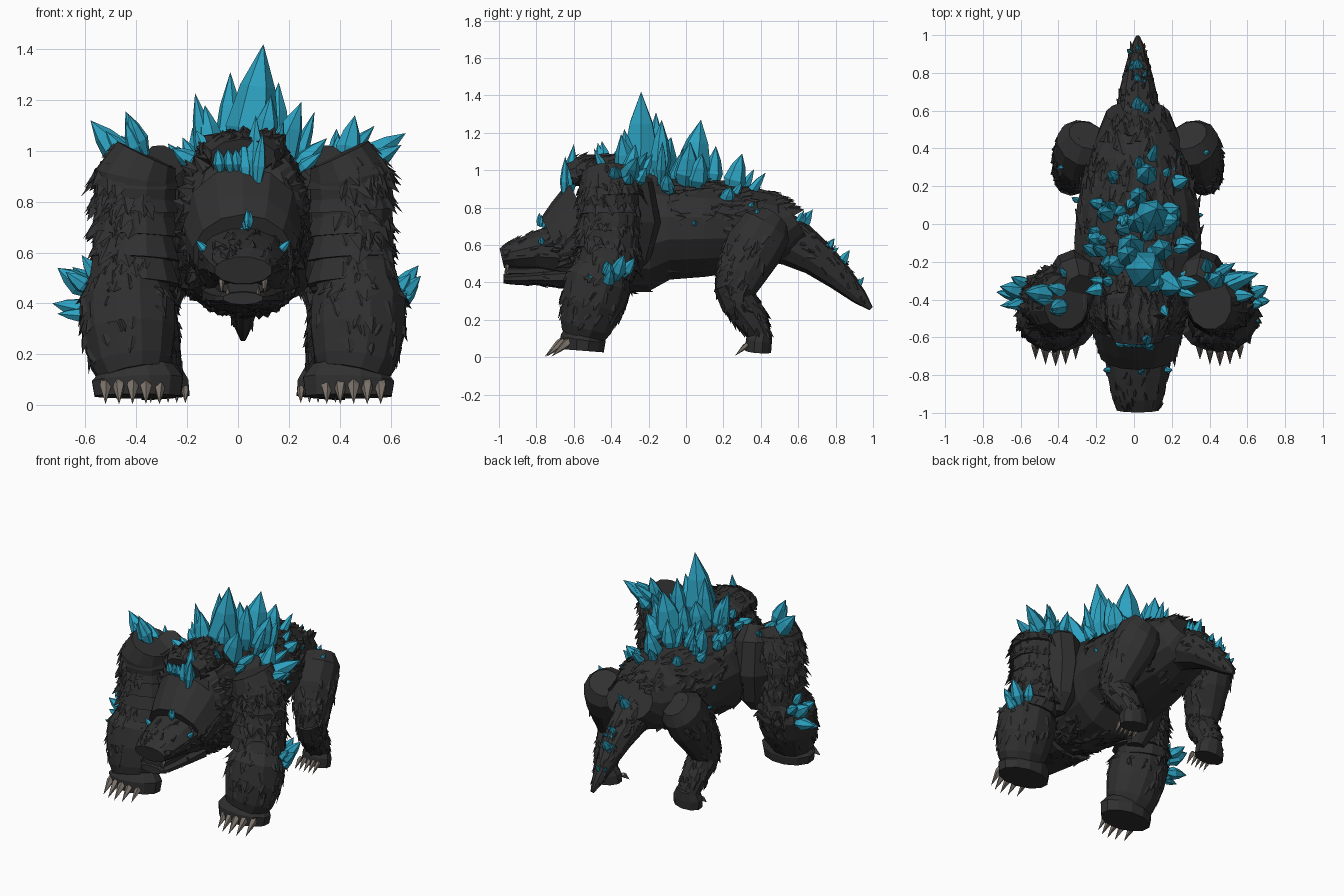
import bpy, bmesh, math, random
from mathutils import Vector as V

random.seed(4)
CX = 0.02  # the body's mirror plane


def mat(name, col):
    m = bpy.data.materials.new(name)
    m.diffuse_color = (*col, 1)
    return m


HIDE = mat("charcoal hide", (0.030, 0.030, 0.030))
CRYSTAL = mat("teal crystal", (0.026, 0.36, 0.53))
CLAW = mat("grey brown claw", (0.20, 0.17, 0.145))


def finish(bm, name, m):
    bmesh.ops.recalc_face_normals(bm, faces=bm.faces[:])
    me = bpy.data.meshes.new(name)
    bm.to_mesh(me)
    bm.free()
    me.materials.append(m)
    ob = bpy.data.objects.new(name, me)
    bpy.context.collection.objects.link(ob)
    return ob


def flake(bm, p, n, d, size):
    """One thin shaggy shard lying on the surface, tip lifted."""
    side = n.cross(d).normalized()
    w, l = size * random.uniform(.4, .75), size * random.uniform(.7, 1.2)
    d = (d + side * random.uniform(-.5, .5)).normalized()
    a, b = p - side * w - n * .012, p + side * w - n * .012
    top = p + n * size * .1
    tip = p + d * l + n * size * random.uniform(.05, .28)
    vs = [bm.verts.new(q) for q in (a, b, top, tip)]
    for f in ((0, 1, 2), (0, 2, 3), (2, 1, 3), (1, 0, 3)):
        bm.faces.new([vs[i] for i in f])


def limb(name, rings, sides=12, fur=0, size=.06, flow=1, s=1, keep=lambda p, n: True, m=HIDE):
    """Loft of ellipses (x, y, z, half width, half depth), with optional fur shards."""
    c = [V((CX + s * r[0], r[1], r[2])) for r in rings]
    loops, bm = [], bmesh.new()
    for i, r in enumerate(rings):
        t = (c[min(i + 1, len(c) - 1)] - c[max(i - 1, 0)]).normalized()
        side = (V((1, 0, 0)) - t * t.x).normalized()
        up = t.cross(side)
        loops.append([bm.verts.new(c[i] + side * r[3] * math.cos(a) + up * r[4] * math.sin(a))
                      for a in (2 * math.pi * (k + .5) / sides for k in range(sides))])
    quads = []
    for i in range(len(loops) - 1):
        for k in range(sides):
            q = (loops[i][k], loops[i][(k + 1) % sides], loops[i + 1][(k + 1) % sides], loops[i + 1][k])
            f = bm.faces.new(q)
            quads.append(([v.co.copy() for v in q], (c[i] + c[i + 1]) / 2, f.calc_area()))
    bm.faces.new(loops[0])
    bm.faces.new(loops[-1])
    finish(bm, name, m)
    if not fur:
        return
    bm = bmesh.new()
    for q, mid, _ in random.choices(quads, [q[2] for q in quads], k=fur):
        u, v = random.random(), random.random()
        p = q[0].lerp(q[1], u).lerp(q[3].lerp(q[2], u), v)
        n = (q[1] - q[0]).cross(q[3] - q[0]).normalized()
        if n.dot(p - mid) < 0:
            n = -n
        d = (q[3].lerp(q[2], u) - q[0].lerp(q[1], u)).normalized() * flow
        if keep(p, n):
            flake(bm, p, n, d, size)
    finish(bm, name + "_fur", HIDE)


def spike(bm, base, tip, r, sides=6, rows=((0, .5), (.36, 1), (.68, .66))):
    """Pointed crystal: narrow foot, wide waist, tapering to a sharp tip."""
    base, tip = V(base), V(tip)
    d = tip - base
    e = d.orthogonal().normalized()
    g = d.normalized().cross(e)
    ph = random.random() * 6
    ang = [ph + k * math.tau / sides for k in range(sides)]
    rows = [[bm.verts.new(base + d * h + (e * math.cos(a) + g * math.sin(a)) * r * w) for a in ang] for h, w in rows]
    apex = bm.verts.new(tip)
    bm.faces.new(rows[0])
    for k in range(sides):
        j = (k + 1) % sides
        for lo, hi in zip(rows, rows[1:]):
            bm.faces.new((lo[k], lo[j], hi[j], hi[k]))
        bm.faces.new((rows[-1][k], rows[-1][j], apex))


def claw(bm, base, tip, r):
    spike(bm, base, tip, r, 5, ((0, .8), (.25, 1)))


def cluster(bm, base, tip, r, extra=0, spread=.07):
    """A main crystal with smaller ones leaning around it."""
    spike(bm, base, tip, r)
    b, d = V(base), V(tip) - V(base)
    for _ in range(extra):
        o = V([random.uniform(-spread, spread) for _ in range(3)])
        o -= d * (o.dot(d) / d.length_squared)
        k = random.uniform(.45, .8)
        spike(bm, b + o, b + o * 1.8 + d * k, r * random.uniform(.5, .8))


# Torso, neck and head
limb("torso", [(0, -.62, .75, .19, .28), (0, -.56, .73, .24, .35), (0, -.40, .71, .28, .37), (0, -.18, .675, .34, .325),
               (0, -.10, .69, .345, .275), (0, .1, .69, .33, .26), (0, .35, .69, .27, .225), (0, .52, .70, .20, .175),
               (0, .585, .74, .17, .13)],
     14, 850, .075, keep=lambda p, n: n.z > .5 or p.y < -.45 or (n.z < -.5 and p.y < -.25) or random.random() < .04)
limb("neck", [(0, -.5, .68, .25, .29), (0, -.62, .62, .225, .23), (0, -.70, .585, .20, .18)], 14, 130, .06,
     keep=lambda p, n: n.z < .2)
limb("head", [(0, -.55, .57, .20, .19), (0, -.68, .57, .185, .15), (0, -.8, .565, .165, .11),
              (0, -.92, .545, .14, .08), (0, -.985, .53, .115, .055)], 12, 170, .045, flow=-1,
     keep=lambda p, n: n.z > -.2)
limb("lower_jaw", [(0, -.6, .43, .17, .07), (0, -.8, .425, .14, .04), (0, -.93, .42, .11, .032), (0, -.975, .42, .08, .025)],
     10, 30, .04, flow=-1, keep=lambda p, n: n.z < 0)
limb("mouth_inside", [(0, -.7, .46, .12, .04), (0, -.955, .46, .085, .03)], 8)
limb("nose", [(0, -.94, .57, .06, .03), (0, -.99, .555, .045, .02)], 8)

# Heavy brow crest over the neck
limb("crest", [(0, -.62, .98, .13, .07), (0, -.55, 1.0, .165, .08), (0, -.4, .99, .175, .09), (0, -.25, .95, .14, .06)],
     10, 130, .07, keep=lambda p, n: n.z > -.2)

# Tail
limb("tail", [(0, .45, .66, .15, .15), (0, .58, .61, .12, .13), (0, .70, .53, .10, .10), (0, .82, .43, .07, .075),
              (0, .93, .32, .038, .042), (0, .99, .26, .012, .012)], 10, 170, .045, keep=lambda p, n: n.z > -.3 and p.y < .94)

claws = bmesh.new()
for s, sd in ((1, "right"), (-1, "left")):
    # Front limb: shoulder, shaggy arm in tiers, bracer, paw
    limb("shoulder_" + sd, [(.31, -.36, .96, .08, .11), (.33, -.32, .90, .13, .15), (.34, -.30, .72, .14, .165),
                            (.33, -.32, .54, .11, .13), (.32, -.34, .44, .05, .06)], 10, s=s)
    limb("front_leg_" + sd, [(.38, -.42, .985, .13, .14), (.42, -.415, .90, .165, .165), (.43, -.40, .72, .165, .16),
                             (.44, -.41, .55, .16, .155), (.45, -.44, .44, .165, .165)],
         12, 70, .06, s=s, keep=lambda p, n, s=s: n.x * s > -.4)
    for k in range(5):  # overlapping shaggy skirts
        z = .95 - .095 * k
        limb(f"arm_tier_{k}_{sd}", [(.42, -.41, z, .145, .15), (.425, -.405 - .004 * k, z - .09, .18, .175)],
             12, 42, .07, s=s, keep=lambda p, n, s=s: n.x * s > -.5)
    limb("forearm_" + sd, [(.45, -.445, .46, .16, .155), (.455, -.465, .41, .19, .18), (.45, -.50, .29, .19, .175),
                           (.44, -.535, .17, .165, .145), (.43, -.55, .12, .14, .12)],
         12, 90, .06, s=s, keep=lambda p, n, s=s: p.z > .17 and (n.x * s > -.3 or p.z > .35))
    limb("front_paw_" + sd, [(.42, -.54, .14, .15, .11), (.415, -.55, .10, .185, .125), (.415, -.555, .035, .175, .12)],
         12, s=s)
    # Hind limb: thigh, shank, foot
    limb("thigh_" + sd, [(.27, .47, .74, .10, .09), (.29, .43, .69, .14, .145), (.31, .36, .58, .14, .16),
                         (.345, .29, .44, .11, .135), (.355, .26, .34, .09, .10)],
         12, 160, .065, s=s, keep=lambda p, n: p.z < .66 and n.y < .5)
    limb("shank_" + sd, [(.355, .23, .40, .09, .09), (.345, .28, .30, .095, .10), (.325, .36, .19, .085, .085),
                         (.315, .40, .12, .075, .06)], 10, 70, .055, s=s)
    limb("hind_foot_" + sd, [(.315, .405, .15, .07, .055), (.31, .39, .09, .10, .07), (.305, .385, .03, .10, .07)], 10, s=s)
    for k in range(5):
        x = CX + s * (.435 + (k - 2) * .053)
        y = -.665 + .009 * (k - 2) ** 2
        claw(claws, (x, y + .015, .095), (x, y - .09, .004), .024)
        x = CX + s * (.295 + (k - 2) * .034)
        claw(claws, (x, .33, .07), (x, .262, .008), .015)
    # Fangs
    claw(claws, (CX + s * .085, -.955, .50), (CX + s * .085, -.962, .435), .012)
    claw(claws, (CX + s * .06, -.962, .43), (CX + s * .06, -.968, .475), .008)
finish(claws, "claws_and_fangs", CLAW)

# Crystals along the back: base, tip, radius, number of satellites
bm = bmesh.new()
for b, t, r, n in (((.03, -.24, .90), (.10, -.24, 1.42), .105, 3), ((-.03, -.17, .9), (-.03, -.16, 1.31), .065, 2),
                   ((.09, -.30, .92), (.13, -.33, 1.22), .06, 2), ((.08, .02, .90), (.12, .08, 1.27), .095, 3),
                   ((.03, .0, .92), (.0, .02, 1.19), .06, 2), ((-.09, -.22, .92), (-.13, -.22, 1.18), .06, 3),
                   ((.06, .24, .87), (.08, .30, 1.09), .06, 3), ((.02, .14, .9), (.03, .16, 1.13), .05, 2),
                   ((-.13, .05, .88), (-.18, .06, 1.09), .05, 3), ((.14, -.14, .93), (.16, -.13, 1.27), .06, 2)):
    cluster(bm, b, t, r, n, .10)
finish(bm, "spine_crystals", CRYSTAL)

bm = bmesh.new()
for b, t, r, n in (((.23, -.1, .88), (.33, -.1, .98), .042, 2), ((.22, -.31, .92), (.35, -.31, 1.05), .04, 3),
                   ((-.15, -.34, .94), (-.26, -.36, 1.01), .04, 3), ((.2, .21, .82), (.29, .24, .91), .045, 3),
                   ((-.16, .1, .87), (-.24, .12, .95), .035, 2), ((.31, .04, .70), (.37, .05, .73), .018, 1),
                   ((-.1, .24, .87), (-.13, .28, .97), .035, 1), ((.2, .33, .79), (.26, .36, .83), .025, 1),
                   ((-.19, -.08, .9), (-.24, -.08, 1.02), .045, 2), ((-.29, .12, .72), (-.33, .14, .76), .018, 1)):
    cluster(bm, b, t, r, n, .05)
finish(bm, "flank_crystals", CRYSTAL)

# Crystals on the crest, snout and cheeks
bm = bmesh.new()
cluster(bm, (.06, -.63, .86), (.07, -.60, 1.14), .042, 2, .03)
for x in (-.07, -.03, .0):
    spike(bm, (x, -.625, .92), (x - .01, -.645, 1.01), .026)
cluster(bm, (.035, -.76, .69), (.035, -.72, .79), .024, 5, .04)
for s in (1, -1):
    spike(bm, (CX + s * .14, -.77, .60), (CX + s * .185, -.775, .65), .018)
finish(bm, "head_crystals", CRYSTAL)

# Crystals on shoulders, elbows and haunches
bm = bmesh.new()
for b, t, r, n in (((.45, -.33, .93), (.66, -.26, 1.07), .055, 4), ((.42, -.31, .94), (.46, -.27, 1.14), .05, 3),
                   ((-.42, -.38, .93), (-.58, -.36, 1.12), .06, 4), ((-.36, -.36, .93), (-.46, -.33, 1.06), .045, 2),
                   ((.61, -.38, .42), (.71, -.33, .55), .042, 3), ((.61, -.42, .38), (.71, -.40, .47), .035, 2),
                   ((-.57, -.36, .44), (-.71, -.33, .54), .05, 3), ((-.57, -.38, .37), (-.73, -.36, .40), .042, 2),
                   ((.34, .38, .70), (.40, .38, .80), .03, 2), ((-.28, .37, .70), (-.34, .38, .78), .03, 2)):
    cluster(bm, b, t, r, n, .06)
finish(bm, "limb_crystals", CRYSTAL)

# Crystals down the tail
bm = bmesh.new()
for y, z, r, l, n in ((.60, .68, .035, .13, 4), (.74, .56, .025, .09, 2), (.81, .48, .03, .11, 3), (.91, .37, .016, .07, 1)):
    cluster(bm, (CX, y, z), (CX, y + l * .6, z + l * .85), r, n, .035)
finish(bm, "tail_crystals", CRYSTAL)
